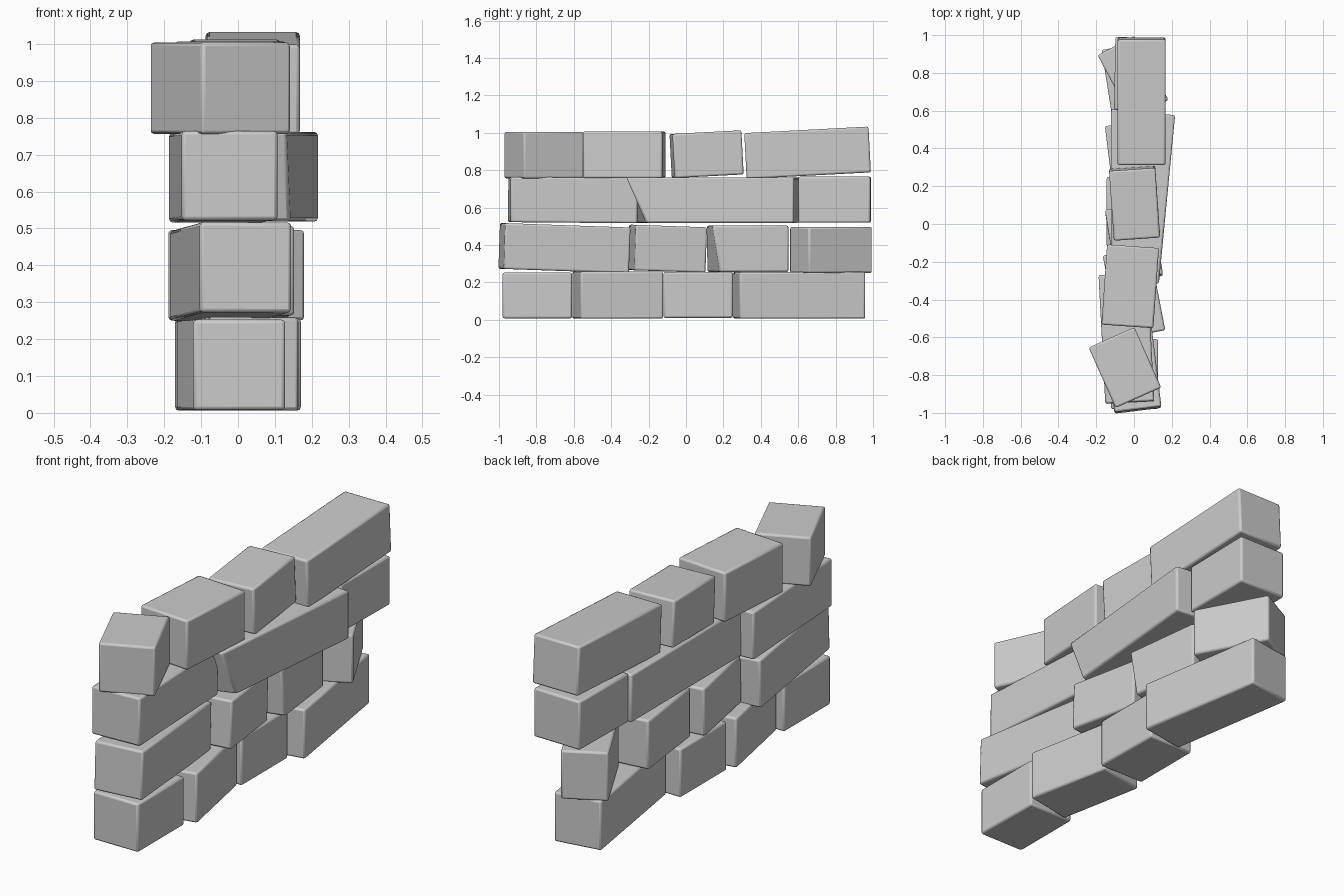
import bpy, bmesh
from math import radians
from mathutils import Matrix, Vector

if "Cube" in bpy.data.objects:
    bpy.data.objects.remove(bpy.data.objects["Cube"])


def brick(name, x, y, z, width, length, height, yaw, pitch=0, slant=0, flare=0):
    """Worn block: slant cuts its near lower corner back, flare widens its far left side."""
    bm = bmesh.new()
    bmesh.ops.create_cube(bm, size=1)
    for v in bm.verts:
        v.co = Vector((v.co.x * width, v.co.y * length, v.co.z * height))
        if v.co.y < 0 and v.co.z < 0 and v.co.x > 0:
            v.co.y += slant
        if v.co.y > 0 and v.co.x < 0:
            v.co.x -= flare
    bm.transform(Matrix.Translation((x, y, z))
                 @ Matrix.Rotation(radians(pitch), 4, 'X')
                 @ Matrix.Rotation(radians(yaw), 4, 'Z'))
    me = bpy.data.meshes.new(name)
    bm.to_mesh(me)
    bm.free()
    ob = bpy.data.objects.new(name, me)
    bpy.context.collection.objects.link(ob)
    mod = ob.modifiers.new("worn_edges", 'BEVEL')
    mod.width = 0.01
    mod.segments = 2
    mod.limit_method = 'NONE'
    bpy.context.view_layer.objects.active = ob
    ob.select_set(True)
    bpy.ops.object.shade_smooth_by_angle(angle=radians(35))
    ob.select_set(False)


# Courses from the ground up: x, y, z, width, length, height, yaw, pitch, slant, flare
courses = [
    # bottom course
    [(0.003, -0.795, 0.130, 0.25, 0.37, 0.245, 0),
     (0.000, -0.365, 0.132, 0.25, 0.45, 0.252, 11),
     (-0.02, 0.065, 0.133, 0.25, 0.37, 0.246, 0),
     (0.000, 0.605, 0.131, 0.24, 0.68, 0.25, 9)],
    # second course
    [(-0.02, -0.65, 0.383, 0.25, 0.675, 0.245, 7, -2),
     (0.000, -0.10, 0.380, 0.25, 0.385, 0.243, 9, -2),
     (-0.005, 0.33, 0.380, 0.25, 0.41, 0.248, 7, 0, 0.04),
     (-0.005, 0.775, 0.373, 0.22, 0.385, 0.246, 28, 0)],
    # third course
    [(-0.04, -0.605, 0.640, 0.26, 0.68, 0.242, 3, -0.5),
     (0.050, 0.14, 0.640, 0.25, 0.90, 0.243, -5.5, 0, 0.11, 0.09),
     (0.028, 0.795, 0.642, 0.26, 0.385, 0.246, -1)],
    # top course
    [(-0.048, -0.76, 0.880, 0.265, 0.35, 0.248, 24),
     (-0.020, -0.33, 0.882, 0.275, 0.425, 0.25, -4),
     (0.003, 0.11, 0.885, 0.245, 0.37, 0.236, 4, 3),
     (0.040, 0.65, 0.893, 0.255, 0.665, 0.245, 0, 3)],
]
for row, course in enumerate(courses, 1):
    for col, spec in enumerate(course, 1):
        brick(f"brick_row{row}_{col}", *spec)
